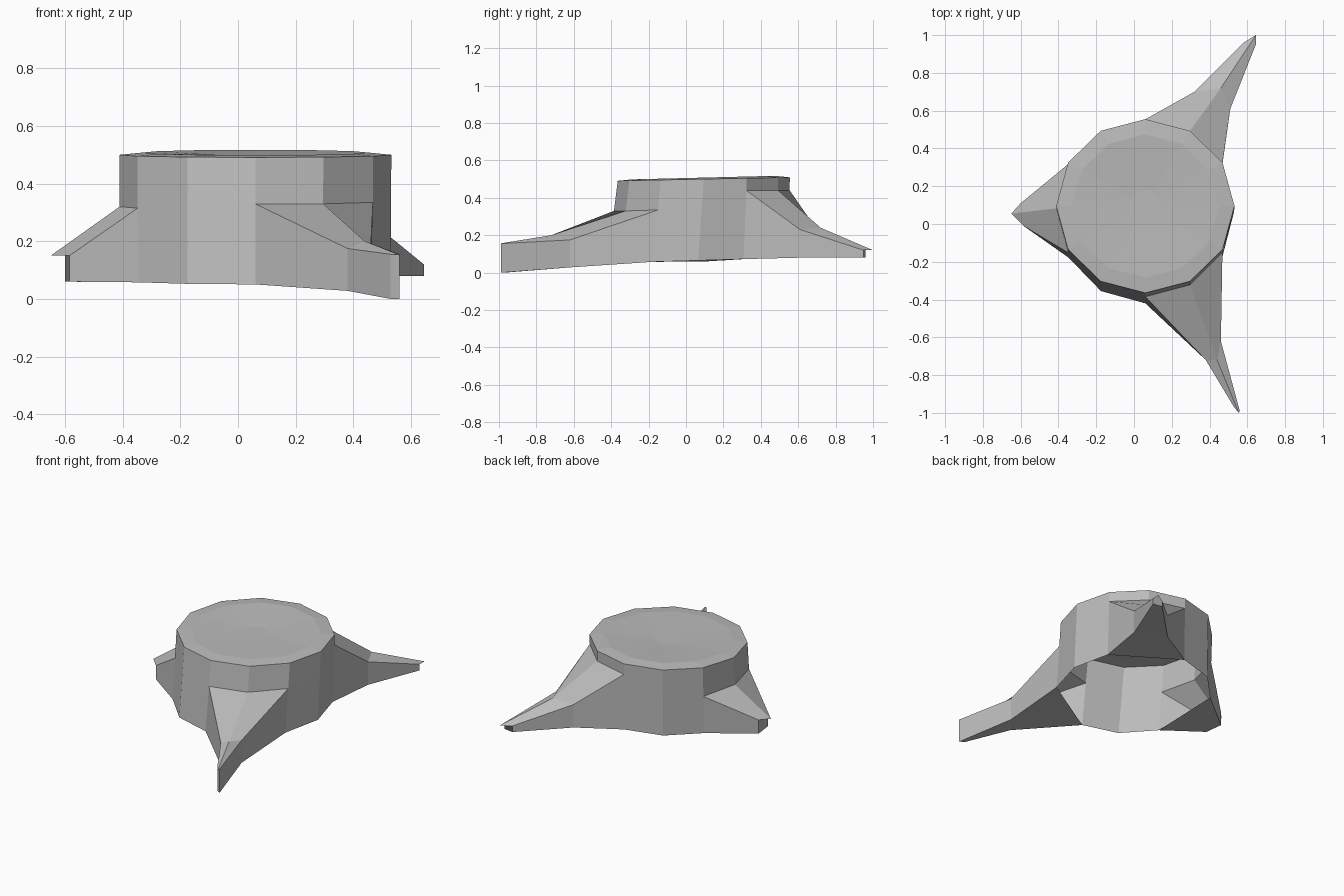
import bpy
import math

cube = bpy.data.objects.get("Cube")
if cube:
    bpy.data.objects.remove(cube, do_unlink=True)

# One plain grey for everything
grey = bpy.data.materials.new("plain_grey")
grey.use_nodes = True
colour = (0.5, 0.5, 0.5, 1)
grey.diffuse_color = colour
grey.node_tree.nodes["Principled BSDF"].inputs["Base Color"].default_value = colour

SIDES = 12
CX = 0.06


def make(name, verts, faces):
    mesh = bpy.data.meshes.new(name)
    mesh.from_pydata(verts, [], faces)
    mesh.materials.append(grey)
    obj = bpy.data.objects.new(name, mesh)
    bpy.context.collection.objects.link(obj)
    return obj


def ring(rx, ry, cy, height):
    """Twelve points anticlockwise, with height given as a function of y."""
    points = []
    for i in range(SIDES):
        a = math.tau * i / SIDES
        y = cy + ry * math.sin(a)
        points.append((CX + rx * math.cos(a), y, height(y)))
    return points


def skin(rings, skip=()):
    """Quads between stacked rings; skip holds (level, side) openings."""
    faces = []
    for level in range(len(rings) - 1):
        for i in range(SIDES):
            if (level, i) not in skip:
                j = (i + 1) % SIDES
                a, b = level * SIDES, (level + 1) * SIDES
                faces.append((a + i, a + j, b + j, b + i))
    return faces


# Trunk wall: flared, tilted foot, and a middle ring where the roots join
foot = ring(0.47, 0.485, 0.065, lambda y: 0.063 + 0.03 * y)
rim = ring(0.472, 0.46, 0.095, lambda y: 0.5 + 0.02 * (y - 0.09))
join_z = [0.38, 0.44, 0.44, 0.44, 0.38, 0.315, 0.32, 0.315, 0.32, 0.33, 0.33, 0.335]
middle = []
for low, high, z in zip(foot, rim, join_z):
    t = (z - low[2]) / (high[2] - low[2])
    middle.append(tuple(p + (q - p) * t for p, q in zip(low, high)))

root_starts = (1, 5, 9)
openings = {(0, s + k) for s in root_starts for k in (0, 1)}
trunk_rings = [foot, middle, rim]
make("stump_trunk", sum(trunk_rings, []), skin(trunk_rings, openings))

# Cut top: slightly raised towards the back, with a shallow dip at the centre
crown = ring(0.39, 0.38, 0.095, lambda y: 0.508 + 0.025 * (y - 0.09))
dip = ring(0.09, 0.09, 0.09, lambda y: 0.497)
top_rings = [rim, crown, dip]
top_faces = skin(top_rings) + [tuple(range(2 * SIDES, 3 * SIDES))]
make("cut_top", sum(top_rings, []), top_faces)


def root(name, start, stations):
    """Hollow root skinned from the trunk opening out to its tip.
    Each station: first side, ridge, last side, then bottom, side, ridge z."""
    a, b, c = start, start + 1, start + 2
    sections = [[foot[a], middle[a], middle[b], middle[c], foot[c]]]
    for p, r, q, z_low, z_side, z_ridge in stations:
        sections.append([(*p, z_low), (*p, z_side), (*r, z_ridge),
                         (*q, z_side), (*q, z_low)])
    verts = sum(sections, [])
    faces = []
    for s in range(len(stations)):
        near, far = s * 5, (s + 1) * 5
        for i in range(5):
            j = (i + 1) % 5
            faces.append((near + i, far + i, far + j, near + j))
    last = len(stations) * 5
    faces.append(tuple(reversed(range(last, last + 5))))
    verts.append(foot[b])
    faces.append((4, len(verts) - 1, 0))
    make(name, verts, faces)


root("back_root", 1, [
    ((0.51, 0.61), (0.46, 0.72), (0.32, 0.70), 0.08, 0.23, 0.24),
    ((0.645, 0.95), (0.645, 1.0), (0.58, 0.96), 0.08, 0.12, 0.12)])
root("side_root", 5, [
    ((-0.60, 0.11), (-0.65, 0.055), (-0.585, -0.01), 0.06, 0.15, 0.15)])
root("front_root", 9, [
    ((0.38, -0.72), (0.44, -0.72), (0.46, -0.62), 0.028, 0.175, 0.20),
    ((0.53, -0.97), (0.555, -1.0), (0.56, -0.99), 0.0, 0.155, 0.155)])
